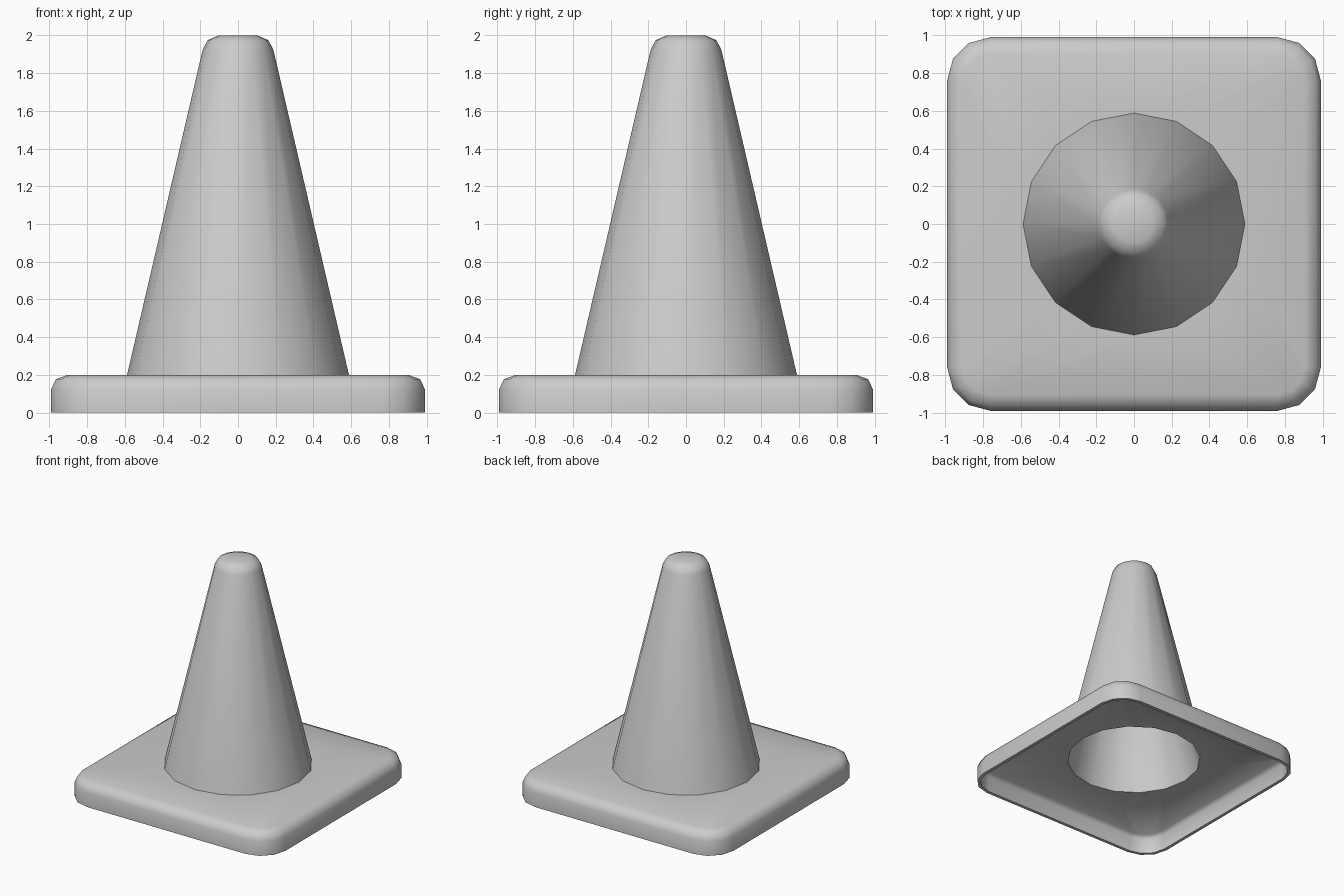
import bpy, bmesh, math

if "Cube" in bpy.data.objects:
    bpy.data.objects.remove(bpy.data.objects["Cube"])

SIDES = 16
bm = bmesh.new()


def circle(r, z):
    return [bm.verts.new((r * math.cos(a), r * math.sin(a), z))
            for a in (math.radians(22.5 * (i + 1)) for i in range(SIDES))]


def rounded_square(h, z, centre=0.76):
    # four corners of four points each, sharing fixed arc centres
    r, ring = h - centre, []
    for q in range(4):
        c = math.radians(45 + 90 * q)
        cx = math.copysign(centre, math.cos(c))
        cy = math.copysign(centre, math.sin(c))
        for k in range(4):
            a = math.radians(90 * q + 30 * k)
            ring.append(bm.verts.new((cx + r * math.cos(a), cy + r * math.sin(a), z)))
    return ring


# hollow interior of the cone, from the inner tip down
rings = [circle(r, z) for r, z in [(0.08, 1.965), (0.135, 1.94), (0.155, 1.91), (0.55, 0.163)]]
# base: underside, inner wall, rim, outer wall, rounded top edge
rings += [rounded_square(h, z) for h, z in
          [(0.935, 0.163), (0.962, 0.135), (0.962, 0.0), (0.99, 0.0),
           (0.99, 0.125), (0.965, 0.178), (0.905, 0.2)]]
# outer skin of the cone with rounded tip
rings += [circle(r, z) for r, z in [(0.588, 0.2), (0.187, 1.925), (0.16, 1.975), (0.1, 2.0)]]

for a, b in zip(rings, rings[1:]):
    for i in range(SIDES):
        j = (i + 1) % SIDES
        bm.faces.new((a[i], a[j], b[j], b[i]))
bm.faces.new(rings[0])
bm.faces.new(rings[-1])
bmesh.ops.recalc_face_normals(bm, faces=bm.faces[:])

mesh = bpy.data.meshes.new("traffic_cone")
bm.to_mesh(mesh)
bm.free()
cone = bpy.data.objects.new("traffic_cone", mesh)
bpy.context.collection.objects.link(cone)
bpy.context.view_layer.objects.active = cone
cone.select_set(True)
bpy.ops.object.shade_smooth_by_angle(angle=math.radians(50))
